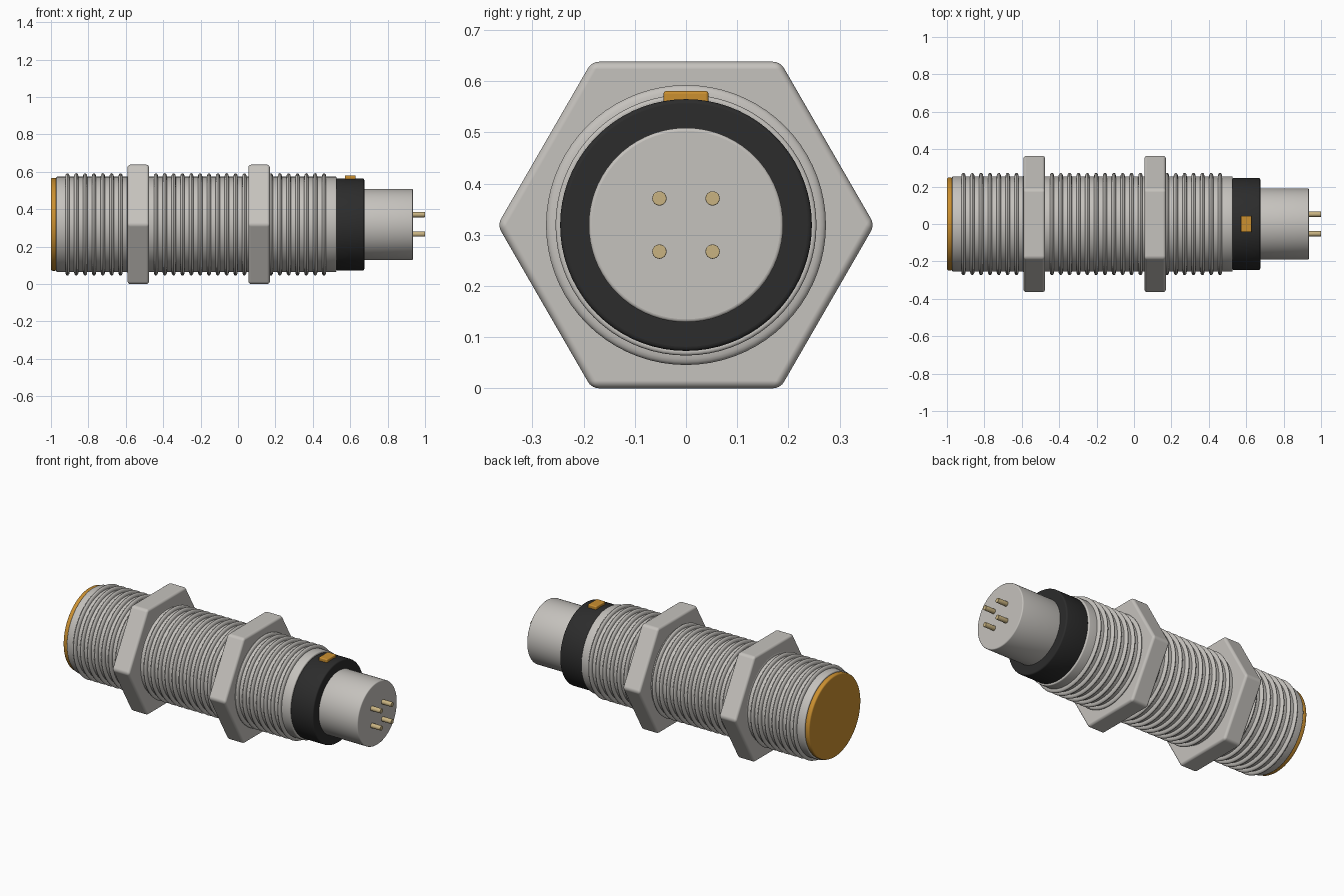
import bpy
import bmesh
from math import sin, cos, pi, radians

AXIS_Z = 0.319

cube = bpy.data.objects.get("Cube")
if cube:
    bpy.data.objects.remove(cube, do_unlink=True)


def material(name, rgb, metallic=0.0):
    m = bpy.data.materials.new(name)
    m.use_nodes = True
    m.diffuse_color = (*rgb, 1)
    bsdf = m.node_tree.nodes["Principled BSDF"]
    bsdf.inputs["Base Color"].default_value = (*rgb, 1)
    bsdf.inputs["Roughness"].default_value = 0.45
    bsdf.inputs["Metallic"].default_value = metallic
    return m


metal = material("brushed metal", (0.56, 0.54, 0.51))
black = material("black plastic", (0.025, 0.025, 0.025))
amber = material("amber plastic", (0.60, 0.28, 0.03))
brass = material("pale brass", (0.58, 0.45, 0.22))


def finish(name, bm, mat):
    """Turn a bmesh into a smooth-by-angle object with flat end caps."""
    bmesh.ops.recalc_face_normals(bm, faces=bm.faces)
    mesh = bpy.data.meshes.new(name)
    bm.to_mesh(mesh)
    bm.free()
    mesh.materials.append(mat)
    ob = bpy.data.objects.new(name, mesh)
    bpy.context.collection.objects.link(ob)
    bpy.ops.object.select_all(action="DESELECT")
    ob.select_set(True)
    bpy.context.view_layer.objects.active = ob
    bpy.ops.object.shade_smooth_by_angle(angle=radians(35))
    for p in mesh.polygons:
        if len(p.vertices) > 4:
            p.use_smooth = False
    return ob


def lathe(name, profile, mat, sides=72, y=0.0, z=AXIS_Z):
    """Revolve (x, radius) points around an axis parallel to x."""
    bm = bmesh.new()
    rings = []
    for x, r in profile:
        rings.append([bm.verts.new((x, y + r * cos(2 * pi * i / sides),
                                    z + r * sin(2 * pi * i / sides)))
                      for i in range(sides)])
    for a, b in zip(rings, rings[1:]):
        for i in range(sides):
            j = (i + 1) % sides
            bm.faces.new((a[i], a[j], b[j], b[i]))
    bm.faces.new(rings[0])
    bm.faces.new(rings[-1])
    return finish(name, bm, mat)


def rounded(x0, x1, r, bevel, steps=4):
    """Cylinder profile with rounded rims."""
    arc = [k * pi / 2 / steps for k in range(steps + 1)]
    left = [(x0 + bevel * (1 - sin(a)), r - bevel * (1 - cos(a))) for a in reversed(arc)]
    left = left[::-1] if left[0][0] > left[-1][0] else left
    right = [(x0 + x1 - x, rad) for x, rad in reversed(left)]
    return left, right


def rim(x0, x1, r, bevel, steps=4):
    arc = [k * pi / 2 / steps for k in range(steps + 1)]
    left = [(x0 + bevel * (1 - cos(a)), r - bevel * (1 - sin(a))) for a in arc]
    return left, [(x0 + x1 - x, q) for x, q in reversed(left)]


def cylinder(name, x0, x1, r, bevel, mat, **kw):
    left, right = rim(x0, x1, r, bevel)
    return lathe(name, left + right, mat, **kw)


# Threaded barrel: rounded ridges along one turned profile
BODY_R, RIDGE_R, RIDGE_H, COUNT = 0.255, 0.0115, 0.0185, 30
start, end = rim(-0.972, 0.527, BODY_R, 0.006)
ridges = []
for n in range(COUNT):
    centre = -0.912 + n * 1.372 / (COUNT - 1)
    for k in range(9):
        a = pi * k / 8
        ridges.append((centre - RIDGE_R * cos(a), BODY_R + RIDGE_H * sin(a)))
lathe("threaded_barrel", start + ridges + end, metal)

# Sensing face, collar and plug
cylinder("sensing_face", -1.0, -0.970, 0.248, 0.008, amber)
cylinder("rear_collar", 0.525, 0.675, 0.246, 0.008, black)
cylinder("plug_body", 0.665, 0.935, 0.190, 0.006, metal)

# Contact pins
for row, sz in (("upper", 1), ("lower", -1)):
    for side, sy in (("back", 1), ("front", -1)):
        cylinder(f"{row}_{side}_pin", 0.92, 1.0, 0.014, 0.002, brass, sides=24,
                 y=0.052 * sy, z=AXIS_Z + 0.052 * sz)


def bevel(ob, width, segments):
    mod = ob.modifiers.new("soft_edges", "BEVEL")
    mod.width = width
    mod.segments = segments
    mod.limit_method = "ANGLE"
    mod.harden_normals = True


# Hexagonal lock nuts
for name, x in (("front_lock_nut", -0.533), ("rear_lock_nut", 0.113)):
    nut = lathe(name, [(x - 0.0575, 0.3685), (x + 0.0575, 0.3685)], metal, sides=6)
    bevel(nut, 0.015, 4)

# Indicator light set into the collar
bm = bmesh.new()
bmesh.ops.create_cube(bm, size=1)
bmesh.ops.scale(bm, vec=(0.058, 0.088, 0.04), verts=bm.verts)
bmesh.ops.translate(bm, vec=(0.6, 0, 0.561), verts=bm.verts)
light = finish("indicator_light", bm, amber)
bevel(light, 0.006, 3)
